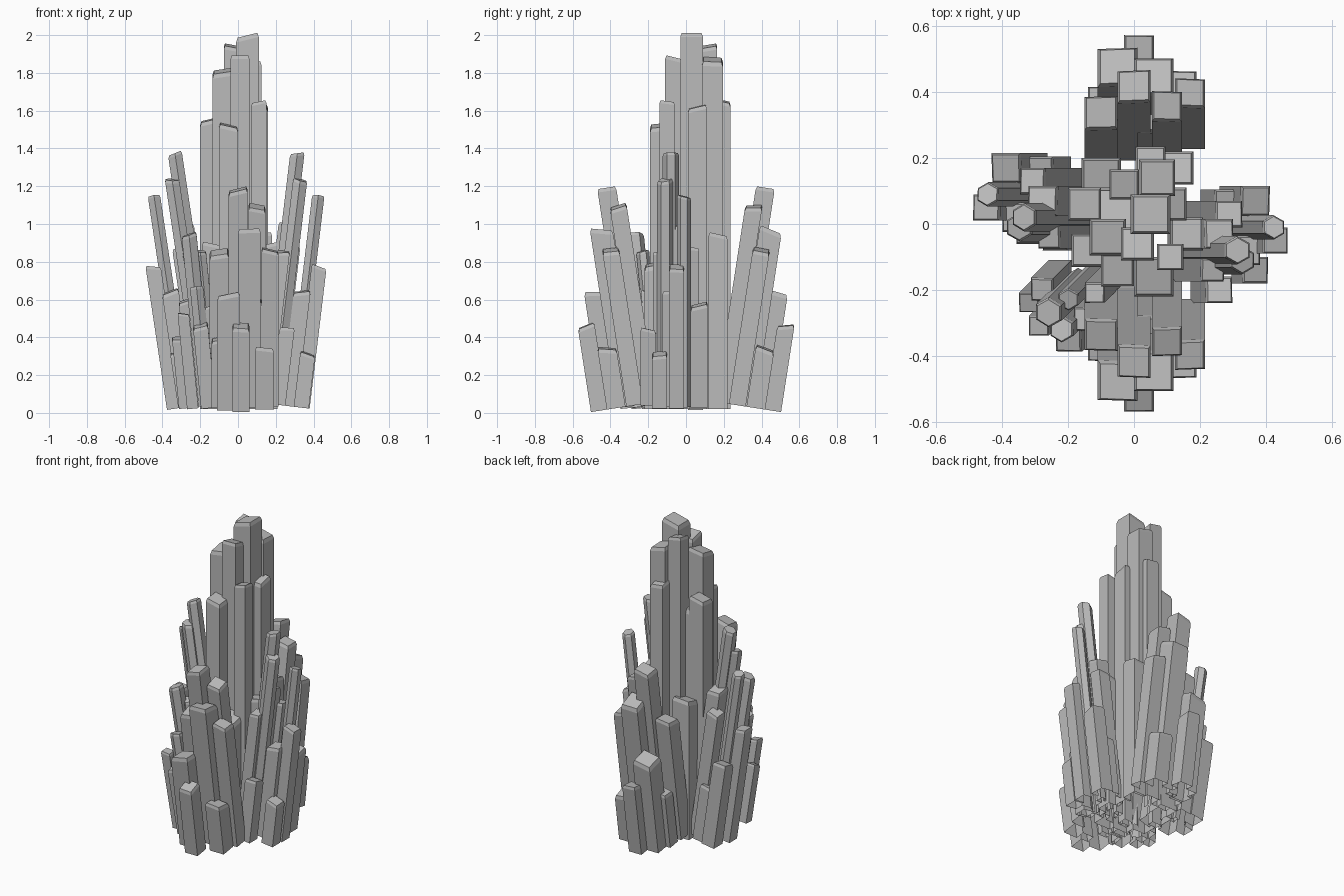
import bpy
import bmesh
import math
from mathutils import Vector, Matrix

default_cube = bpy.data.objects.get("Cube")
if default_cube:
    bpy.data.objects.remove(default_cube, do_unlink=True)

stone = bpy.data.materials.new("grey crystal")
stone.use_nodes = True
grey = (0.5, 0.5, 0.5, 1)
stone.diffuse_color = grey
stone.node_tree.nodes["Principled BSDF"].inputs["Base Color"].default_value = grey


def add_crystal(bm, tip, width, axis, turn, foot, sides, index):
    """A leaning prism with a chamfered, slanted tip, reaching just below the foot plane."""
    length = axis.dot(tip - foot) + 0.04
    place = Matrix.Translation(tip - axis * length) @ turn
    radius = width / 2 / math.cos(math.pi / sides)
    chamfer = width * 0.2
    slant = Vector((math.cos(index * 2.4), math.sin(index * 2.4)))
    rings = []
    for level, scale in ((0, 1), (length - chamfer, 1), (length, 0.87)):
        ring = []
        for i in range(sides):
            angle = math.tau * (i + 0.5) / sides
            flat = Vector((math.cos(angle), math.sin(angle))) * radius * scale
            drop = 0.25 * (flat.dot(slant) - radius / 2) if level else 0
            ring.append(bm.verts.new(place @ Vector((flat.x, flat.y, level + drop))))
        rings.append(ring)
    for low, high in zip(rings, rings[1:]):
        for i in range(sides):
            j = (i + 1) % sides
            bm.faces.new((low[i], low[j], high[j], high[i]))
    bm.faces.new(rings[-1])
    bm.faces.new(reversed(rings[0]))


def new_object(name, bm):
    mesh = bpy.data.meshes.new(name)
    bm.to_mesh(mesh)
    bm.free()
    obj = bpy.data.objects.new(name, mesh)
    bpy.context.collection.objects.link(obj)
    return obj


def cluster(name, crystals, lean, foot, sides=4, mirror=(1, 1), shift=(0, 0)):
    """Fuse crystals that share one lean into a hollow shell with an open foot."""
    axis = Vector((lean[0], lean[1], 1)).normalized()
    turn = Vector((0, 0, 1)).rotation_difference(axis).to_matrix().to_4x4()
    foot = Vector(foot)
    bm = bmesh.new()
    for index, (x, y, z, width) in enumerate(crystals):
        tip = Vector((x * mirror[0] + shift[0], y * mirror[1] + shift[1], z))
        count = sides if index < 3 else 4
        add_crystal(bm, tip, width, axis, turn, foot, count, index)
    obj = new_object(name, bm)

    # Trim the foot square to the lean while fusing the prisms
    bm = bmesh.new()
    below = Matrix.Translation(foot) @ turn @ Matrix.Translation((0, 0, -1))
    bmesh.ops.create_cube(bm, size=2, matrix=below)
    cutter = new_object("foot_cutter", bm)
    cutter.hide_render = True
    trim = obj.modifiers.new("trim", "BOOLEAN")
    trim.operation = "DIFFERENCE"
    trim.solver = "EXACT"
    trim.use_self = True
    trim.object = cutter
    graph = bpy.context.evaluated_depsgraph_get()
    fused = bpy.data.meshes.new_from_object(obj.evaluated_get(graph))
    obj.modifiers.clear()
    bpy.data.objects.remove(cutter, do_unlink=True)

    # Open the foot
    bm = bmesh.new()
    bm.from_mesh(fused)
    bm.normal_update()
    caps = [f for f in bm.faces if f.normal.dot(axis) < -0.9]
    bmesh.ops.delete(bm, geom=caps, context="FACES")
    bm.to_mesh(fused)
    bm.free()
    fused.materials.clear()
    fused.materials.append(stone)
    obj.data = fused


# Upright crystals in the middle: tip x, y, z and width
centre = [
    (.05, .03, 2.01, .12), (-.03, .12, 1.95, .09), (.01, -.06, 1.89, .1),
    (-.08, -.04, 1.82, .11), (.07, .14, 1.88, .11), (.11, -.1, 1.65, .08),
    (.11, .06, 1.63, .1), (.05, .19, 1.66, .09), (-.15, .06, 1.56, .1),
    (-.05, -.14, 1.53, .1), (.13, .17, .95, .1), (-.1, .14, .92, .12),
    (-.14, -.08, .9, .1), (.16, -.03, .9, .1), (.06, -.16, .8, .12),
    (-.05, .04, 1.5, .14),
]
cluster("centre_crystals", centre, (0, 0), (0, 0, .02))

# Matching fans that lean to the front and the back
front = [
    (0, -.42, 1.19, .1), (.1, -.36, 1.1, .09), (.06, -.45, .98, .12),
    (-.1, -.34, .86, .1), (.17, -.4, .87, .09), (-.05, -.48, .64, .12),
    (.015, -.53, .47, .09), (.14, -.42, .35, .1), (-.1, -.38, .4, .08),
    (.07, -.34, .62, .12),
]
for name, side in (("front_crystals", 1), ("back_crystals", -1)):
    cluster(name, front, (0, -.155 * side), (0, -.5 * side, .005), mirror=(1, side))

# Fans that lean to the left and the right, alike but for the short crystals
side_tall = [
    (.315, -.08, 1.38, .075), (.33, -.11, 1.24, .075), (.425, -.01, 1.15, .065),
    (.24, -.14, .86, .07), (.43, -.05, .78, .08), (.29, .03, .88, .08),
    (.37, .07, .58, .09), (.26, -.03, 1, .09), (.34, -.08, .65, .09),
]
left_short = [(.37, -.14, .32, .08), (.26, -.2, .45, .08), (.29, .06, .4, .09)]
right_short = [(.3, -.12, .32, .08), (.22, -.14, .45, .08), (.27, .06, .4, .09)]
cluster("left_crystals", side_tall + left_short, (.12, 0), (.4, 0, .02), 6)
cluster("right_crystals", side_tall + right_short, (-.15, 0), (-.35, 0, .02), 6,
        (-1, 1), (-.02, .1))

# Small fan between the front and the right
corner = [
    (-.26, -.27, .95, .08), (-.2, -.23, .86, .06), (-.22, -.32, .67, .07),
    (-.2, -.35, .47, .08), (-.29, -.31, .53, .06), (-.15, -.29, .57, .07),
    (-.32, -.24, .4, .06), (-.12, -.21, .65, .06), (-.28, -.2, .6, .07),
]
cluster("corner_crystals", corner, (-.1, -.1), (-.25, -.3, .02), 6)
